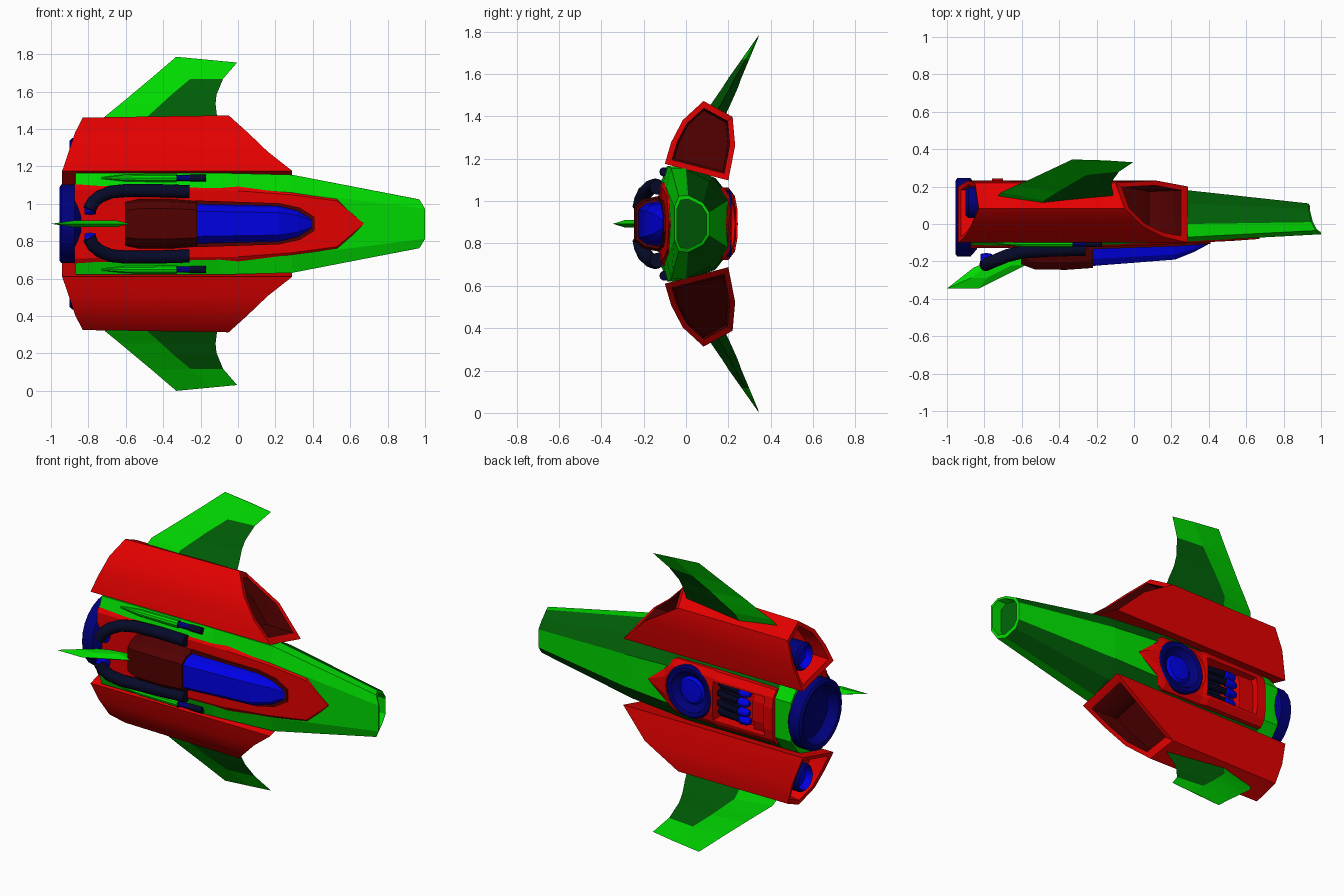
import bpy, bmesh, math
from mathutils import Vector

if "Cube" in bpy.data.objects:
    bpy.data.objects.remove(bpy.data.objects["Cube"])

CZ = 0.893  # height of the ship's centre line; local z is measured from it


def material(name, r, g, b):
    m = bpy.data.materials.new(name)
    m.diffuse_color = (r, g, b, 1)
    m.use_nodes = True
    m.node_tree.nodes["Principled BSDF"].inputs["Base Color"].default_value = m.diffuse_color
    return m


GREEN = material("green", 0, 0.70, 0)
DGREEN = material("dark green", 0, 0.115, 0.002)
RED = material("red", 0.78, 0, 0)
MAROON = material("maroon", 0.085, 0, 0)
BLUE = material("blue", 0, 0, 0.80)
DBLUE = material("dark blue", 0, 0, 0.20)
NAVY = material("navy", 0.002, 0.003, 0.022)


def loft(name, rings, mats, rule=None, mirror=False, smooth=False):
    """Skin a list of rings and cap both ends; rule(ring, side) picks the material."""
    bm = bmesh.new()
    vs = [[bm.verts.new(p) for p in ring] for ring in rings]
    n = len(rings[0])
    faces = [(bm.faces.new(vs[0]), -1, 0), (bm.faces.new(vs[-1]), len(rings) - 1, 0)]
    for i in range(len(rings) - 1):
        for j in range(n):
            k = (j + 1) % n
            faces.append((bm.faces.new((vs[i][j], vs[i][k], vs[i + 1][k], vs[i + 1][j])), i, j))
    for f, i, j in faces:
        f.material_index = rule(i, j) if rule else 0
    bmesh.ops.recalc_face_normals(bm, faces=bm.faces)
    me = bpy.data.meshes.new(name)
    bm.to_mesh(me)
    bm.free()
    for m in mats:
        me.materials.append(m)
    ob = bpy.data.objects.new(name, me)
    ob.location.z = CZ
    bpy.context.collection.objects.link(ob)
    if smooth:
        bpy.ops.object.select_all(action='DESELECT')
        ob.select_set(True)
        bpy.context.view_layer.objects.active = ob
        bpy.ops.object.shade_smooth_by_angle(angle=math.radians(35))
    if mirror:
        mod = ob.modifiers.new("mirror", 'MIRROR')
        mod.use_axis = (False, False, True)
        mod.use_mirror_merge = False
    return ob


def sym(x, half):
    """Full ring from a half section of (y, side) points."""
    full = half + [(y, -s) for y, s in reversed(half)]
    return [(x, y, s) for y, s in full]


def lathe(name, profile, centre, axis, mats, rule=None, mirror=False, n=24):
    """Turn (radius, position) points about the x or y axis."""
    rings = []
    for r, t in profile:
        ring = []
        for k in range(n):
            a = 2 * math.pi * k / n
            c, s = r * math.cos(a), r * math.sin(a)
            ring.append((t, centre[0] + c, centre[1] + s) if axis == 'x'
                        else (centre[0] + c, t, centre[1] + s))
        rings.append(ring)
    return loft(name, rings, mats, rule, mirror, True)


def tube(name, path, r, mat, mirror=False, n=10):
    pts = [Vector(p) for p in path]
    rings = []
    for i, p in enumerate(pts):
        t = (pts[min(i + 1, len(pts) - 1)] - pts[max(i - 1, 0)]).normalized()
        u = t.cross(Vector((0, 1, 0))).normalized()
        v = t.cross(u)
        rings.append([p + r * (math.cos(2 * math.pi * k / n) * u + math.sin(2 * math.pi * k / n) * v)
                      for k in range(n)])
    return loft(name, rings, [mat], None, mirror, True)


# Hull with open nose
back = [(-0.12, 0.19), (-0.09, 0.272), (0.0, 0.27), (0.14, 0.215), (0.215, 0.12)]
mid = [(-0.11, 0.19), (-0.085, 0.272), (0.0, 0.27), (0.13, 0.22), (0.20, 0.12)]
front = [(-0.093, 0.17), (-0.07, 0.262), (0.0, 0.26), (0.11, 0.20), (0.18, 0.10)]
nose = [(-0.055, 0.08), (-0.035, 0.13), (0.01, 0.135), (0.08, 0.10), (0.11, 0.055)]
lip = [(0.025 + (y - 0.025) * 0.85, s * 0.86) for y, s in nose]


def slant(half, shift=0.0):
    return [(1.013 - (y + 0.055) * 0.45 - 2 * s * s - shift, y, s) for _, y, s in sym(0, half)]


hull = loft("hull", [sym(-0.87, back), sym(-0.76, back), sym(-0.1, mid), sym(0.29, front),
                     slant(nose), slant(lip), slant(lip, 0.06)], [GREEN, DGREEN],
            lambda i, j: 1 if i >= 6 or (1 <= i <= 3 and j in (2, 3, 5, 6)) else 0)


# Red deck plate
def deck(x, y, w):
    return sym(x, [(y, 0.86 * w), (y + 0.02, w), (y + 0.06, w * 0.95)])


loft("deck_plate", [deck(-0.875, -0.13, 0.215), deck(0.0, -0.118, 0.205), deck(0.29, -0.102, 0.18),
                    deck(0.53, -0.09, 0.142), deck(0.67, -0.08, 0.004)], [RED])


# Red belly plate
def belly(x, y, w):
    return sym(x, [(0.14, w), (y - 0.04, w), (y - 0.012, w * 0.78), (y, w * 0.4)])


plate = loft("belly_plate", [belly(0.12, 0.20, 0.005), belly(0.0, 0.212, 0.13), belly(-0.06, 0.217, 0.17),
                             belly(-0.32, 0.228, 0.172), belly(-0.36, 0.24, 0.172),
                             belly(-0.76, 0.243, 0.168)], [RED])

# Belly recess and thruster well cut through plate and hull
cutters = [loft("recess_cutter", [sym(x, [(0.15, 0.12), (0.4, 0.12)]) for x in (-0.70, -0.345)], [RED]),
           lathe("well_cutter", [(0.161, 0.16), (0.161, 0.4)], (-0.17, 0), 'y', [RED])]
for cutter in cutters:
    cutter.hide_render = True
    cutter.hide_viewport = True
    for ob in (hull, plate):
        mod = ob.modifiers.new(cutter.name, 'BOOLEAN')
        mod.operation = 'DIFFERENCE'
        mod.object = cutter
        mod.solver = 'EXACT'
        mod.material_mode = 'TRANSFER'
loft("recess_floor", [sym(x, [(0.14, 0.119), (0.158, 0.119)]) for x in (-0.50, -0.346)], [NAVY])
loft("recess_block", [sym(x, [(0.14, 0.119), (0.19, 0.119), (0.205, 0.06)]) for x in (-0.699, -0.60)], [RED])
for k, s in enumerate((0.03, 0.085)):
    y = 0.20 - 0.012 * k
    tube("recess_pipe_%d" % k, [(-0.345, y - 0.03, s), (-0.40, y - 0.01, s), (-0.5, y, s)], 0.02, NAVY, True)
    lathe("recess_nozzle_%d" % k, [(0.018, -0.5), (0.026, -0.51), (0.026, -0.55), (0.015, -0.575)],
          (y, s), 'x', [BLUE], None, True, 10)

# Belly thruster disc
lathe("belly_thruster", [(0.16, 0.14), (0.16, 0.205), (0.15, 0.215), (0.125, 0.21), (0.11, 0.19),
                         (0.085, 0.18), (0.07, 0.195), (0.01, 0.20)], (-0.17, 0), 'y',
      [DBLUE, BLUE], lambda i, j: 1 if i >= 5 else 0)

# Main engine ring
lathe("main_engine", [(0.17, -0.84), (0.21, -0.875), (0.21, -0.945), (0.195, -0.955), (0.175, -0.95),
                      (0.15, -0.89), (0.02, -0.885)], (0.035, 0), 'x', [DBLUE])

# Side nacelles: (y, side, front x, back x) for each corner
section = [(-0.10, 0.283, 0.29, -0.94), (-0.07, 0.385, 0.16, -0.905), (-0.015, 0.49, 0.05, -0.87),
           (0.083, 0.58, -0.05, -0.83), (0.22, 0.505, -0.10, -0.85), (0.232, 0.37, 0.12, -0.89),
           (0.20, 0.205, 0.29, -0.94)]


def nacelle_ring(end, scale, shift):
    mid_x = 0.12 if end == 2 else -0.885
    return [(mid_x + (p[end] - mid_x) * scale + shift, 0.09 + (p[0] - 0.09) * scale,
             0.39 + (p[1] - 0.39) * scale - (0.012 if end == 3 and p[0] == 0.083 else 0)) for p in section]


loft("side_nacelle", [nacelle_ring(2, 0.76, -0.17), nacelle_ring(2, 0.82, -0.005), nacelle_ring(2, 1, 0),
                      nacelle_ring(3, 1, 0), nacelle_ring(3, 0.84, 0.005), nacelle_ring(3, 0.78, 0.10)],
     [RED, MAROON], lambda i, j: 1 if i in (-1, 0) else 0, True, True)
lathe("nacelle_engine", [(0.08, -0.72), (0.084, -0.84), (0.084, -0.885), (0.07, -0.90), (0.055, -0.86),
                         (0.01, -0.86)], (0.115, 0.375), 'x',
      [DBLUE, BLUE], lambda i, j: 1 if i >= 3 else 0, True, 16)

# Swept wings with dark inner panel: side, front x, back x, ridge, y, half thickness
rings = []
for s, xf, xr, m, y, t in [(0.515, -0.11, -0.74, 0.62, 0.137, 0.05), (0.575, -0.112, -0.71, 0.62, 0.17, 0.045),
                           (0.64, -0.12, -0.63, 0.57, 0.207, 0.037), (0.69, -0.115, -0.57, 0.53, 0.232, 0.03),
                           (0.775, -0.08, -0.468, 0.45, 0.28, 0.018)]:
    xm = xf + (xr - xf) * m
    rings.append([(xf, y, s), (xm, y - t, s), (xr, y, s), (xm, y + t, s)])
rings.append([(-0.005, 0.33, 0.862), (-0.15, 0.336, 0.876), (-0.33, 0.345, 0.893), (-0.15, 0.34, 0.876)])
loft("wing", rings, [GREEN, DGREEN], lambda i, j: 1 if i < 4 and j in (0, 3) else 0, True)


# Canopy, its rim and the engine cover behind it
def dome(x, top, base, w):
    return sym(x, [(top, w * 0.6), (top + (base - top) * 0.3, w * 0.86), (base, w)])


loft("canopy", [dome(-0.23, -0.225, -0.10, 0.112), dome(0.22, -0.19, -0.10, 0.10),
                dome(0.32, -0.15, -0.09, 0.075), dome(0.395, -0.11, -0.08, 0.03)], [BLUE])
loft("canopy_rim", [sym(x, [(y, w), (-0.07, w)]) for x, y, w in
                    [(-0.23, -0.135, 0.125), (0.22, -0.12, 0.11), (0.33, -0.112, 0.086), (0.41, -0.107, 0.036)]],
     [MAROON])
loft("engine_cover", [dome(-0.605, -0.215, -0.11, 0.12), dome(-0.53, -0.243, -0.11, 0.135),
                      dome(-0.36, -0.245, -0.11, 0.135), dome(-0.22, -0.235, -0.10, 0.125)], [MAROON])

# Tail fin: outline thinned towards its edges
outline = [(-1.0, -0.345), (-0.83, -0.345), (-0.57, -0.215), (-0.60, -0.15), (-0.74, -0.18), (-0.86, -0.235)]


def fin(scale, s):
    return [(-0.74 + (x + 0.74) * scale, -0.23 + (y + 0.23) * scale, s) for x, y in outline]


loft("tail_fin", [fin(0.5, -0.018), fin(1, 0), fin(0.5, 0.018)], [GREEN])

# Exhaust pipes beside the cover
tube("exhaust_pipe", [(-0.26, -0.135, 0.172), (-0.45, -0.14, 0.178), (-0.60, -0.15, 0.178),
                      (-0.68, -0.17, 0.17), (-0.74, -0.195, 0.145), (-0.775, -0.21, 0.115),
                      (-0.795, -0.218, 0.075)], 0.035, NAVY, True, 12)
lathe("pipe_outlet", [(0.03, -0.82), (0.035, -0.79), (0.03, -0.76)], (-0.19, 0.08), 'x', [BLUE], None, True, 10)

# Side guns
lathe("gun", [(0.005, -0.73), (0.02, -0.60), (0.023, -0.33), (0.017, -0.33), (0.017, -0.26), (0.02, -0.25),
              (0.02, -0.17)], (-0.103, 0.245), 'x', [GREEN, NAVY, DBLUE],
      lambda i, j: 0 if i < 2 else (2 if i < 4 else 1), True, 10)
